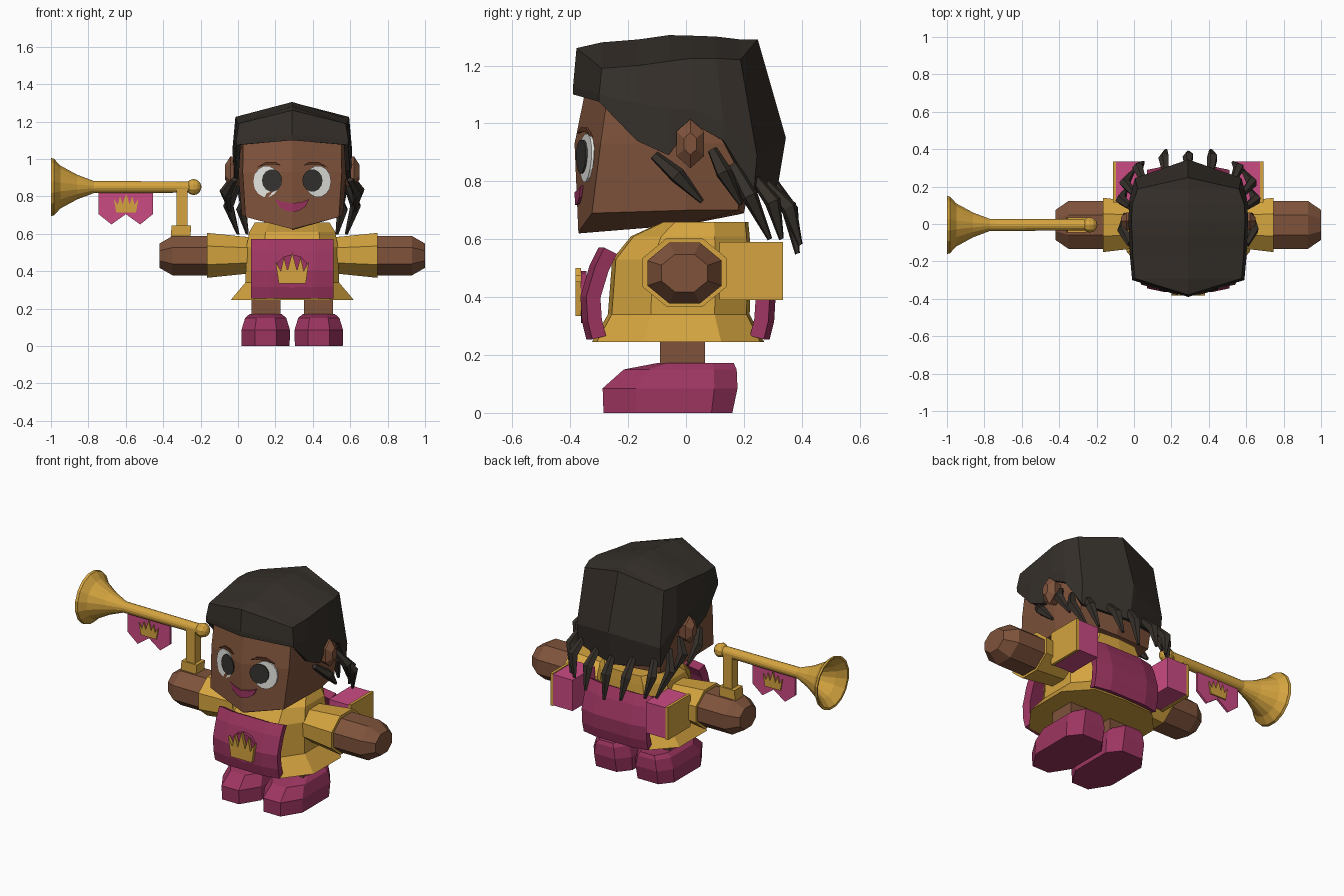
import bpy, bmesh, math
from mathutils import Vector

if "Cube" in bpy.data.objects:
    bpy.data.objects.remove(bpy.data.objects["Cube"])

CX = 0.29  # the figure stands beside the centre, balancing the trumpet


def material(name, r, g, b):
    m = bpy.data.materials.new(name)
    m.use_nodes = True
    m.diffuse_color = (r, g, b, 1)
    m.node_tree.nodes["Principled BSDF"].inputs["Base Color"].default_value = (r, g, b, 1)
    return m


SKIN = material("brown skin", .21, .086, .044)
HAIR = material("dark hair", .036, .029, .023)
GOLD = material("gold", .66, .37, .05)
MAGENTA = material("deep magenta", .34, .036, .12)
PINK = material("pink cloth", .60, .07, .23)
WHITE = material("eye white", .75, .75, .72)
PUPIL = material("dark pupil", .034, .033, .030)
BROW = material("brow brown", .11, .037, .018)


def finish(bm, name, mat, dx=CX):
    bmesh.ops.remove_doubles(bm, verts=bm.verts, dist=.0005)
    bmesh.ops.recalc_face_normals(bm, faces=bm.faces)
    me = bpy.data.meshes.new(name)
    bm.to_mesh(me)
    bm.free()
    me.materials.append(mat)
    ob = bpy.data.objects.new(name, me)
    ob.location.x = dx
    bpy.context.collection.objects.link(ob)
    return ob


def loft(name, rings, mat, dx=CX, caps=(True, True)):
    """Skin a row of closed rings, with optional end caps."""
    bm = bmesh.new()
    rows = [[bm.verts.new(p) for p in r] for r in rings]
    n = len(rows[0])
    for a, b in zip(rows, rows[1:]):
        for i in range(n):
            j = (i + 1) % n
            bm.faces.new((a[i], a[j], b[j], b[i]))
    for cap, row in zip(caps, (rows[0], rows[-1])):
        if cap:
            bm.faces.new(row)
    return finish(bm, name, mat, dx)


def whole(half):
    """Mirror a half ring running from front centre to back centre."""
    return half + [(-x, y, z) for x, y, z in half[-2:0:-1]]


def round_x(x, ry, rz, cy=0, cz=0, n=8):
    k = 1 / math.cos(math.pi / n)
    angles = [math.tau * (i + .5) / n for i in range(n)]
    return [(x, cy + ry * k * math.cos(a), cz + rz * k * math.sin(a)) for a in angles]


def box(name, lo, hi, mat, dx=CX, lean=0):
    rings = [[(x + s, y, z) for x, y in ((lo[0], lo[1]), (hi[0], lo[1]), (hi[0], hi[1]), (lo[0], hi[1]))]
             for z, s in ((lo[2], 0), (hi[2], lean))]
    return loft(name, rings, mat, dx)


def plate(name, outline, depth, thick, mat, dx=CX):
    """Upright plate from an x-z outline; depth gives its front y."""
    return loft(name, [[(x, depth(x, z) + t, z) for x, z in outline] for t in (0, thick)], mat, dx)


def both(half):
    return half + [(-x, z) for x, z in half[::-1] if x > 0]


def crown(name, x, z, w, h, y, thick, dx=CX):
    half = [(0, 0), (.8, 0), (1, .72), (.68, .4), (.5, .85), (.28, .42), (0, 1)]
    return plate(name, [(x + u * w, z + v * h) for u, v in both(half)],
                 lambda a, b: y, thick, GOLD, dx)


# Head with a keel-shaped jaw
loft("head", [whole(r) for r in (
    [(0, -.37, .62), (0, -.31, .625), (0, 0, .65), (0, .18, .685), (0, .2, .69)],
    [(0, -.372, .625), (.25, -.325, .69), (.27, 0, .70), (.24, .18, .70), (0, .2, .69)],
    [(0, -.385, .93), (.265, -.295, .93), (.29, 0, .93), (.26, .2, .93), (0, .25, .93)],
    [(0, -.33, 1.2), (.26, -.26, 1.17), (.27, 0, 1.19), (.24, .16, 1.19), (0, .2, 1.22)])], SKIN)

# Hair cap: ragged hem, widest band, crown edge, ridge
plan = [(0, -.39), (.30, -.30), (.312, -.17), (.316, -.06), (.32, .02), (.315, .13), (.285, .235), (0, .31)]
hem = [1.10, 1.075, .94, .89, 1.0, .94, .77, .74]
belt = [1.13, 1.10, 1.07, 1.05, 1.05, 1.0, .89, .95]
edge = [1.26, 1.19, 1.20, 1.215, 1.225, 1.225, 1.22, 1.29]
ridge = [1.26, 1.28, 1.29, 1.305, 1.303, 1.3, 1.29, 1.29]
rings = [[(x * .99, y, z) for (x, y), z in zip(plan, hem)],
         [(x, y + (.035 if x == 0 and y > 0 else .01 if y > .2 else 0), z) for (x, y), z in zip(plan, belt)],
         [(x * .95, y * (.8 if y > .1 else .97), z) for (x, y), z in zip(plan, edge)],
         [(0, y * (.8 if y > .1 else .97), z) for (x, y), z in zip(plan, ridge)]]
hair = loft("hair_cap", [whole(r) for r in rings], HAIR, caps=(False, False))
shell = hair.modifiers.new("thickness", "SOLIDIFY")
shell.thickness = .025


# Braids around the nape and ears
def braid(name, path, s):
    pts = [Vector((x * s, y, z)) for x, y, z in path]
    turn = (pts[-1] - pts[0]).to_track_quat("Z", "Y")
    rings = []
    for p, r in zip(pts, (.018, .03, .009)):
        rings.append([p + turn @ Vector((r * math.cos(a), r * math.sin(a), 0))
                      for a in (math.tau * i / 5 for i in range(5))])
    loft(name, rings, HAIR)


braids = [[(.31, -.11, .89), (.35, -.03, .82), (.34, .055, .73)],
          [(.31, .09, .91), (.36, .13, .83), (.33, .19, .72)],
          [(.29, .16, .86), (.34, .22, .75), (.29, .29, .60)],
          [(.24, .23, .82), (.27, .30, .73), (.24, .33, .60)],
          [(.12, .27, .80), (.13, .355, .71), (.12, .395, .58)]]
for side, s in (("left", 1), ("right", -1)):
    for i, path in enumerate(braids):
        braid(f"{side}_braid_{i + 1}", path, s)
braid("back_braid", [(0, .30, .80), (0, .36, .70), (0, .385, .55)], 1)


# Painted face
def face(offset):
    def depth(x, z):
        k = (z - .65) / .28
        mid, corner = -.372 - .013 * k, -.328 + .033 * k
        return mid + (corner - mid) * abs(x) / .265 - offset
    return depth


def oval(cx, cz, rx, rz, n=14):
    return [(cx + rx * math.cos(math.tau * i / n), cz + rz * math.sin(math.tau * i / n)) for i in range(n)]


for side, s in (("left", 1), ("right", -1)):
    plate(f"{side}_eye_white", oval(s * .138, .88, .07, .085), face(.008), .009, WHITE)
    plate(f"{side}_pupil", oval(s * .108, .885, .054, .06), face(.014), .009, PUPIL)
    arc = [(.06, .965), (.09, .985), (.14, .985), (.19, .955), (.14, .97), (.09, .97)]
    plate(f"{side}_brow", [(s * x, z) for x, z in arc], face(.012), .009, BROW)
    lips = [(0, .763), (.05, .77), (.09, .785), (.07, .745), (.035, .722), (0, .718)]
    plate(f"{side}_half_mouth", [(s * x, z) for x, z in lips], face(.008), .009, MAGENTA)

# Tunic with flared hem
def tunic_ring(z, w, f, b):
    return whole([(0, f, z), (.62 * w, f * .95, z), (w, f * .45, z), (w, b * .45, z), (.62 * w, b * .95, z), (0, b, z)])


loft("tunic", [tunic_ring(*r) for r in (
    (.245, .33, -.325, .27), (.34, .25, -.27, .22), (.53, .245, -.255, .225),
    (.61, .23, -.19, .22), (.66, .20, -.08, .215))], GOLD)


# Framed tabard panels, front and back
def tabard(name, s, push):
    bm = bmesh.new()
    grid = [[bm.verts.new((x, s * (y - push - (0 if abs(x) > .15 else .02)), z)) for x in (-.215, -.12, .12, .215)]
            for z, y in ((.56, -.275), (.50, -.305), (.40, -.335), (.32, -.33), (.26, -.315))]
    for a, b in zip(grid, grid[1:]):
        for i in range(3):
            bm.faces.new((a[i], b[i], b[i + 1], a[i + 1])[::s])
    bmesh.ops.inset_region(bm, faces=bm.faces[:], thickness=.03, depth=-.018, use_even_offset=True)
    ob = finish(bm, name, MAGENTA)
    m = ob.modifiers.new("thickness", "SOLIDIFY")
    m.thickness, m.offset = .05, 0
    return ob


tabard("front_tabard", 1, -.015)
tabard("back_tabard", -1, -.07)
plate("emblem_disc", oval(0, .40, .09, .09, 12), lambda x, z: -.363, .02, MAGENTA)
crown("front_crown", 0, .335, .09, .165, -.382, .02)

# Limbs, mirrored
for side, s in (("left", 1), ("right", -1)):
    loft(f"{side}_ear", [[(s * x, .015 + r * .055 * math.cos(a), .93 + r * .085 * math.sin(a))
                          for a in (math.tau * i / 6 + math.pi / 2 for i in range(6))]
                         for x, r in ((.26, .8), (.33, 1), (.36, .45))], SKIN)
    loft(f"{side}_sleeve", [round_x(s * x, ry, rz, -.005, .485) for x, ry, rz in
                            ((.18, .11, .095), (.24, .12, .098), (.455, .145, .12), (.455, .125, .10))], GOLD)
    loft(f"{side}_arm", [round_x(s * x, ry, rz, -.005, .483) for x, ry, rz in
                         ((.40, .128, .105), (.64, .128, .105), (.71, .08, .065))], SKIN)
    box(f"{side}_leg", (s * .14 - .078, -.09, .12), (s * .14 + .078, .065, .30), SKIN)
    # Chunky shoe
    def sole(z, w, f, b):
        half = [(.45 * w, f), (w, f * .6), (w, b * .55), (.55 * w, b)]
        return [(s * .142 + x, y, z) for x, y in half + [(-x, y) for x, y in half[::-1]]]
    loft(f"{side}_shoe", [sole(0, .128, -.285, .16), sole(.085, .13, -.288, .178), sole(.15, .11, -.215, .175),
                          sole(.172, .085, -.10, .165)], MAGENTA)
    # Hanging false sleeve behind the arm
    a, b, c = sorted((s * .25, s * .385)), sorted((s * .385, s * .402)), (.115, .335)
    box(f"{side}_hanging_sleeve", (a[0], c[0], .395), (a[1], c[1], .585), PINK)
    box(f"{side}_hanging_sleeve_trim", (b[0], c[0], .39), (b[1], c[1], .59), GOLD)

# Trumpet with flared open bell
horn = [(-.235, .03), (-.77, .032), (-.86, .066), (-.95, .115), (-.985, .152), (-1, .155),
        (-.998, .143), (-.95, .10), (-.86, .05), (-.78, .015)]
loft("trumpet_horn", [round_x(x, r, r, -.005, .85, 16) for x, r in horn], GOLD, 0)
ball = [(-.237 - .041 * math.cos(t), .041 * math.sin(t)) for t in (math.pi * (i + .2) / 6.4 for i in range(7))]
loft("trumpet_knob", [round_x(x, r, r, -.005, .85, 10) for x, r in ball], GOLD, 0)
box("trumpet_stem", (-.33, -.035, .63), (-.27, .025, .85), GOLD, 0)
box("trumpet_grip", (-.36, -.045, .58), (-.255, .035, .645), GOLD, 0, lean=.005)

# Swallow-tailed banner with a crown on each side
tail = [(0, .82), (.145, .82), (.145, .705), (.077, .65), (0, .705)]
plate("banner", [(x - .60, z) for x, z in both(tail)], lambda x, z: -.012, .014, PINK, 0)
for name, y in (("banner_front_crown", -.02), ("banner_back_crown", .002)):
    crown(name, -.598, .715, .066, .10, y, .008, 0)
